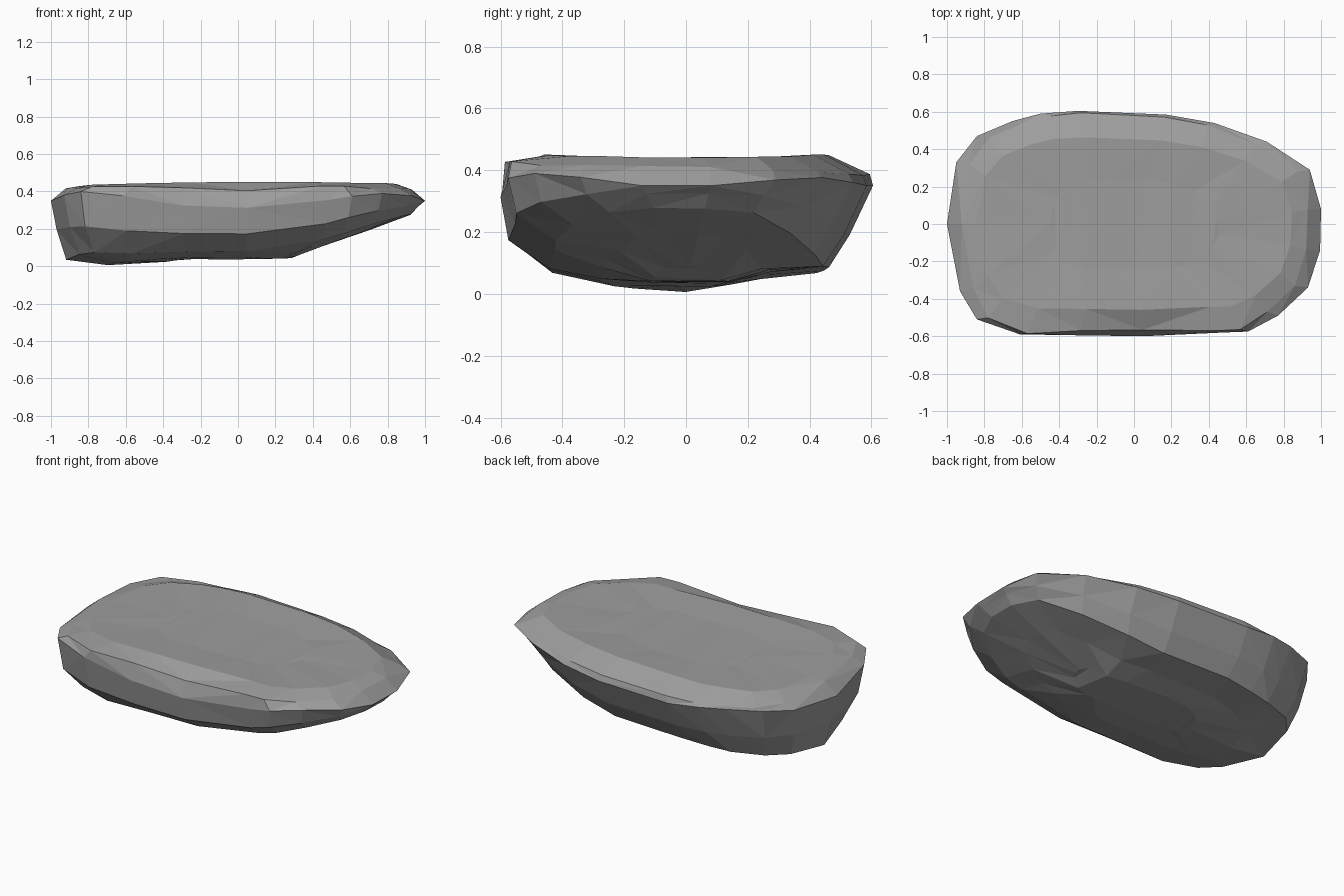
import bpy
import bmesh
import random

random.seed(4)
cube = bpy.data.objects.get("Cube")
if cube:
    bpy.data.objects.remove(cube, do_unlink=True)

# Widest outline of the slab, seen from above
OUTLINE = [(1, .08), (.94, .29), (.71, .44), (.43, .54), (.17, .585), (-.3, .605),
           (-.5, .59), (-.65, .55), (-.84, .47), (-.95, .33), (-1, 0), (-.93, -.36),
           (-.84, -.51), (-.61, -.59), (-.3, -.595), (.05, -.6), (.48, -.58),
           (.61, -.575), (.77, -.49), (.93, -.34), (.995, -.14)]

# Height of the underside along the length: flat, then sweeping up at the left end
KEEL = [(-1, .04), (-.9, .035), (-.65, .002), (-.25, .032), (.28, .036),
        (.37, .08), (.55, .13), (.72, .2), (.93, .28), (1, .31)]


def keel(x):
    for (x0, z0), (x1, z1) in zip(KEEL, KEEL[1:]):
        if x <= x1:
            return z0 + (z1 - z0) * (x - x0) / (x1 - x0)
    return KEEL[-1][1]


def waist(x, y):
    """Height of the widest edge: raised at corners, dipping mid-front."""
    dip = .04 * max(0, 1 - abs(x) / .8) if y < -.5 else 0
    return .35 + .2 * max(0, abs(x * y) - .18) - dip


def under(sx, front, back, lift):
    """Ring below the waist; lift blends from the keel up to the waist."""
    ring = []
    for x, y in OUTLINE:
        px, py = x * sx, y * (back if y > 0 else front)
        low = keel(px)
        ring.append((px, py, low + (waist(x, y) - low) * lift(y / .6)))
    return ring


def rim():
    """Upper edge, with a sloping lip along the middle of the front."""
    ring = []
    for x, y in OUTLINE:
        if y < -.5:
            sy = .95 if abs(x) < .4 else .985
            z = .4 + .028 * min(1, abs(x) / .5)
        else:
            sy = .975 if y > 0 else .96
            z = .415 - .03 * max(0, y) / .6
        ring.append((x * .925, y * sy, z))
    return ring


def top(sx, sy, edge):
    """Ring on the upper face, lower towards the right end."""
    return [(x * sx, y * sy, .44 + edge * abs(y) + .02 * min(0, x * sx + .2))
            for x, y in OUTLINE]


rings = [
    under(.4, .2, .25, lambda v: .02 * abs(v)),
    under(.7, .45, .45, lambda v: .13 * v if v > 0 else -.06 * v),
    under(.92, .74, .76, lambda v: .17 * abs(v)),
    under(.97, .955, .87, lambda v: .5),
    [(x, y, waist(x, y)) for x, y in OUTLINE],
    rim(),
    top(.84, .77, .015),
    top(.45, .4, 0),
]

# Loft the rings with a little stony unevenness
bm = bmesh.new()
loops = []
for i, ring in enumerate(rings):
    wobble = 0 if i == 4 else .005
    loops.append([bm.verts.new((x + random.uniform(-wobble, wobble),
                                y + random.uniform(-wobble, wobble),
                                max(0, z + random.uniform(-wobble, wobble) * .5)))
                  for x, y, z in ring])
n = len(OUTLINE)
for a, b in zip(loops, loops[1:]):
    for j in range(n):
        k = (j + 1) % n
        bm.faces.new((a[j], a[k], b[k], b[j]))

# Close the underside and upper face with strips running across
for loop in (loops[0], loops[-1]):
    for j in range(n // 2):
        strip = [loop[j], loop[j + 1], loop[n - 2 - j], loop[n - 1 - j]]
        bm.faces.new(list(dict.fromkeys(strip)))
bmesh.ops.triangulate(bm, faces=bm.faces[:])
bmesh.ops.recalc_face_normals(bm, faces=bm.faces[:])

mesh = bpy.data.meshes.new("rock_slab")
bm.to_mesh(mesh)
bm.free()
slab = bpy.data.objects.new("rock_slab", mesh)
bpy.context.collection.objects.link(slab)

# Stone colour
stone = bpy.data.materials.new("grey_stone")
stone.use_nodes = True
GREY = (.34, .34, .34, 1)
stone.diffuse_color = GREY
stone.node_tree.nodes["Principled BSDF"].inputs["Base Color"].default_value = GREY
mesh.materials.append(stone)
